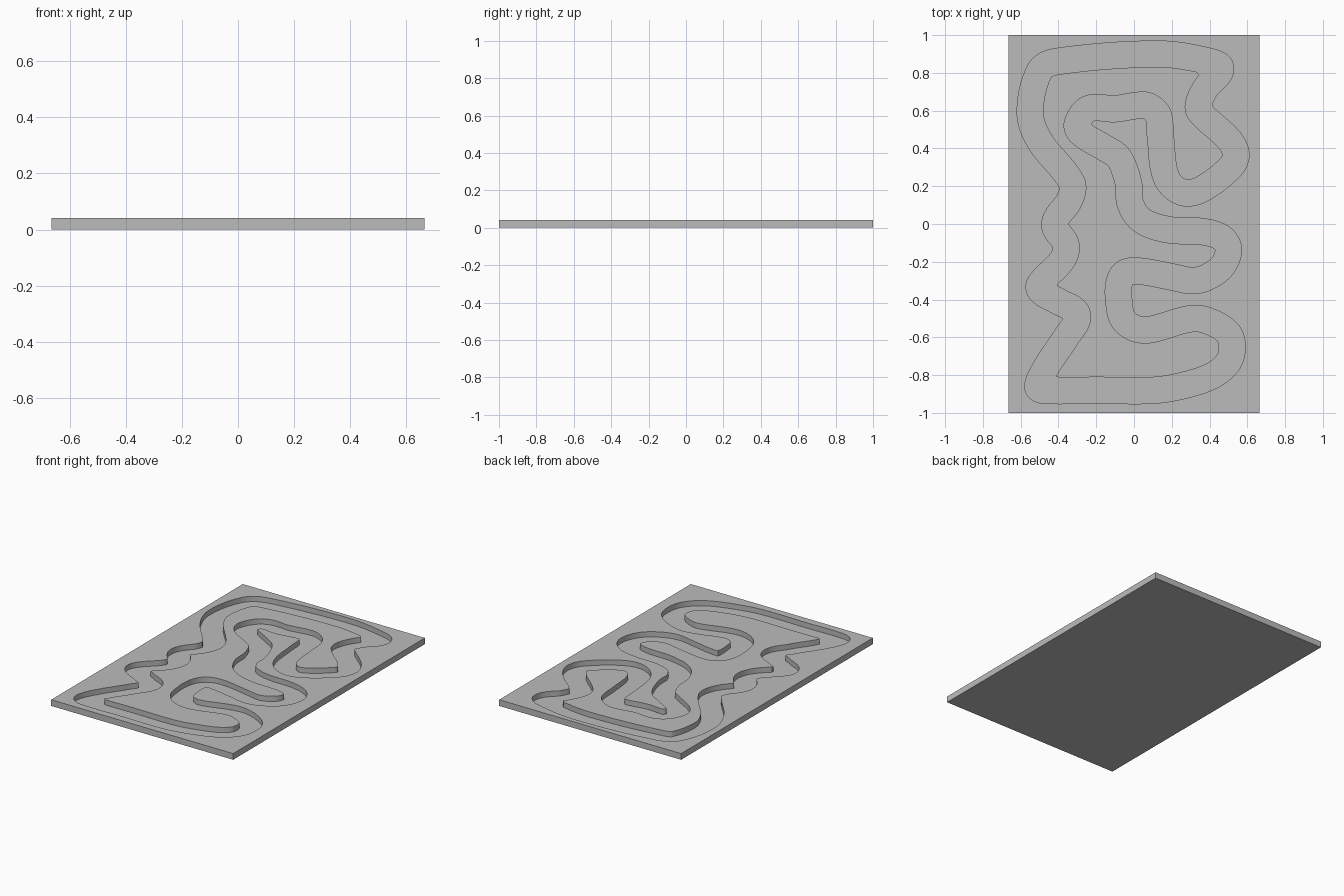
import bpy
import bmesh
import math
from mathutils import Vector
from mathutils.geometry import interpolate_bezier
from mathutils.kdtree import KDTree

HALF_X, HALF_Y = 0.665, 1.0
TOP = 0.041
FLOOR = 0.006
HALF_WIDTH = 0.069
STEPS = 10
MIN_GAP = 0.004

# Centre line of the groove in hundredths, counterclockwise
CENTRE_LINE = [
    (-48, -88), (-20, -88), (11, -88), (28, -85), (42, -80), (50, -73),
    (52, -65), (50, -58), (41, -52), (31, -50), (8, -56), (0, -55),
    (-6, -50), (-8, -41), (-8, -32), (-5, -26), (3, -25), (20, -28),
    (31, -30), (39, -28), (47, -22), (50, -13), (46, -7), (36, -4),
    (18, -3), (4, 2), (-2, 11), (-3, 22), (-8, 35), (-15, 40), (-28, 48),
    (-30, 53), (-24, 61), (-10, 61), (5, 63), (10, 61), (13, 57),
    (14, 46), (17, 25), (25, 17), (35, 18), (51, 30), (54, 37), (50, 45),
    (37, 57), (34, 62), (38, 72), (46, 82), (40, 86), (13, 90), (-41, 86),
    (-50, 81), (-55, 59), (-50, 44), (-33, 22), (-34, 13), (-42, 0),
    (-36, -11), (-38, -19), (-50, -32), (-49, -36), (-40, -41), (-30, -48),
    (-36, -60), (-46, -75), (-51, -86),
]


def smooth_loop(points):
    """Sample a smooth closed curve through the points."""
    knots = [Vector(p) / 100 for p in points]
    count = len(knots)
    slopes = [(knots[(i + 1) % count] - knots[i - 1]).normalized() for i in range(count)]
    samples = []
    for i in range(count):
        start, end = knots[i - 1], knots[i]
        reach = (end - start).length / 3
        piece = interpolate_bezier(start, start + slopes[i - 1] * reach,
                                   end - slopes[i] * reach, end, STEPS + 1)
        samples += [p.to_2d() for p in piece[:-1]]
    return samples


def offset_loop(path, distance):
    """Shift the loop sideways and trim the parts that overlap at tight bends."""
    tree = KDTree(len(path))
    for i, point in enumerate(path):
        tree.insert(point.to_3d(), i)
    tree.balance()
    outline = []
    for i, point in enumerate(path):
        along = (path[(i + 1) % len(path)] - path[i - 1]).normalized()
        moved = point + Vector((along.y, -along.x)) * distance
        clear = tree.find(moved.to_3d())[2] > abs(distance) * 0.999
        if clear and all((moved - p).length > MIN_GAP for p in outline[:1] + outline[-1:]):
            outline.append(moved)
    return outline


def add_ring(bm, outline, z):
    return [bm.verts.new((p[0], p[1], z)) for p in outline]


def ring_edges(bm, ring):
    pairs = zip(ring, ring[1:] + ring[:1])
    return [bm.edges.get(pair) or bm.edges.new(pair) for pair in pairs]


def fill(bm, *rings):
    """Cap the flat area between the given rings, facing up."""
    edges = [e for ring in rings for e in ring_edges(bm, ring)]
    bmesh.ops.triangle_fill(bm, edges=edges, use_beauty=True, normal=(0, 0, 1))


def wall(bm, lower, upper):
    for i in range(len(lower)):
        bm.faces.new((lower[i - 1], lower[i], upper[i], upper[i - 1]))


cube = bpy.data.objects.get("Cube")
if cube:
    bpy.data.objects.remove(cube, do_unlink=True)

grey = bpy.data.materials.new("plain grey")
grey.use_nodes = True
colour = (0.5, 0.5, 0.5, 1)
grey.diffuse_color = colour
grey.node_tree.nodes["Principled BSDF"].inputs["Base Color"].default_value = colour

bm = bmesh.new()
corners = [(-HALF_X, -HALF_Y), (HALF_X, -HALF_Y), (HALF_X, HALF_Y), (-HALF_X, HALF_Y)]
centre = smooth_loop(CENTRE_LINE)
outer = offset_loop(centre, HALF_WIDTH)
island = offset_loop(centre, -HALF_WIDTH)

# Slab sides and underside
rim_low, rim_top = add_ring(bm, corners, 0), add_ring(bm, corners, TOP)
bm.faces.new(rim_low[::-1])
wall(bm, rim_low, rim_top)

# Groove walls
outer_low, outer_top = add_ring(bm, outer, FLOOR), add_ring(bm, outer, TOP)
island_low, island_top = add_ring(bm, island, FLOOR), add_ring(bm, island, TOP)
wall(bm, outer_low, outer_top)
wall(bm, island_low, island_top)

# Border surface, groove floor and island surface
fill(bm, rim_top, outer_top)
fill(bm, outer_low, island_low)
fill(bm, island_top)
bmesh.ops.recalc_face_normals(bm, faces=bm.faces)

mesh = bpy.data.meshes.new("grooved_plate")
bm.to_mesh(mesh)
bm.free()
mesh.materials.append(grey)
plate = bpy.data.objects.new("grooved_plate", mesh)
bpy.context.collection.objects.link(plate)

# Soft walls with crisp rims
bpy.ops.object.select_all(action="DESELECT")
plate.select_set(True)
bpy.context.view_layer.objects.active = plate
bpy.ops.object.shade_smooth_by_angle(angle=math.radians(30))
